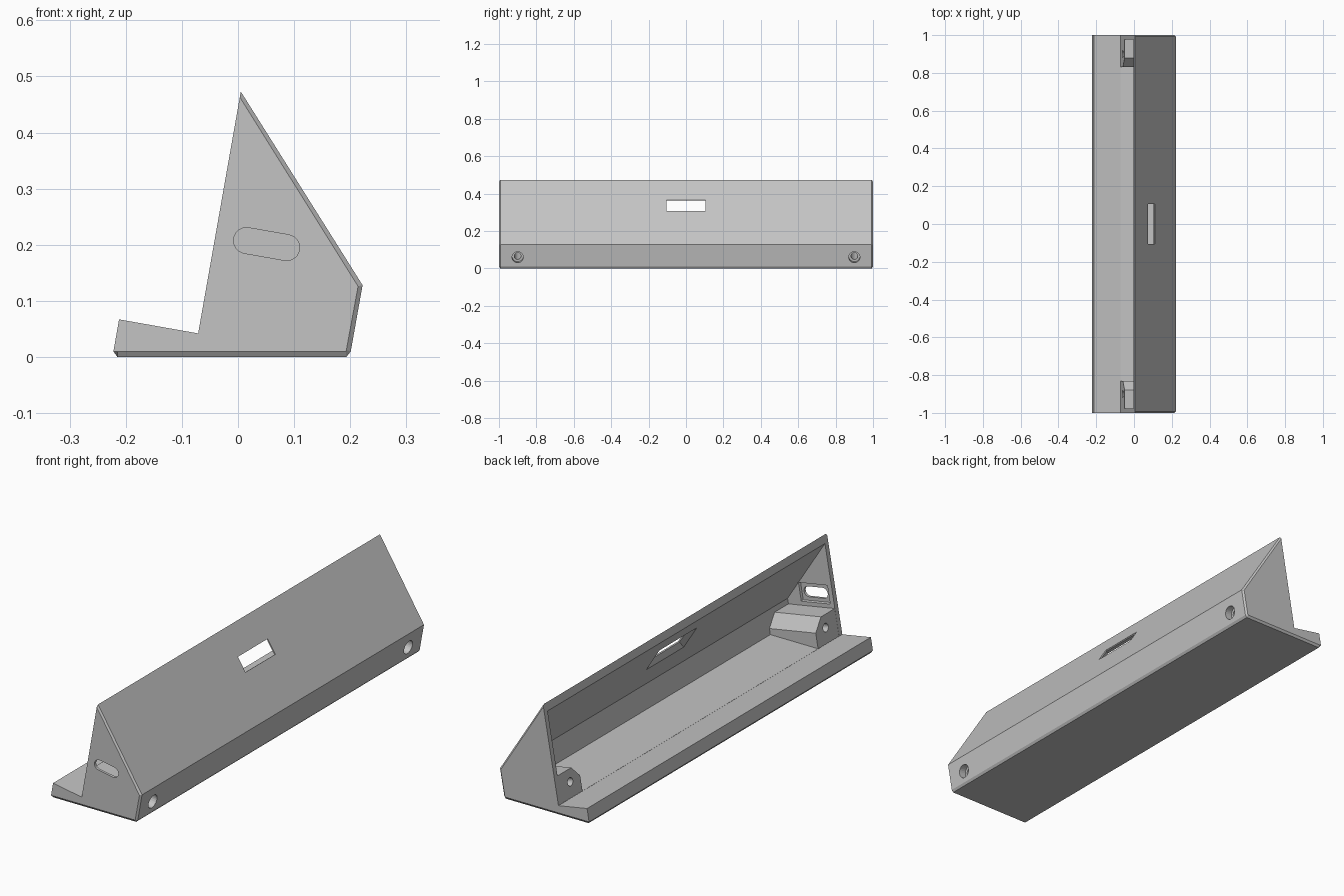
import bpy
import bmesh
from math import cos, sin, pi, radians
from mathutils import Matrix, Vector

cube = bpy.data.objects.get("Cube")
if cube:
    bpy.data.objects.remove(cube, do_unlink=True)

grey = bpy.data.materials.new("plain_grey")
grey.use_nodes = True
grey.diffuse_color = (0.55, 0.55, 0.55, 1)
grey.node_tree.nodes["Principled BSDF"].inputs["Base Color"].default_value = grey.diffuse_color


def loft(name, rings, frame=Matrix()):
    """Closed solid through rings of equal point count."""
    bm = bmesh.new()
    loops = [[bm.verts.new(frame @ Vector(p)) for p in ring] for ring in rings]
    n = len(loops[0])
    for a, b in zip(loops, loops[1:]):
        for i in range(n):
            j = (i + 1) % n
            bm.faces.new((a[i], a[j], b[j], b[i]))
    bm.faces.new(loops[0][::-1])
    bm.faces.new(loops[-1])
    bmesh.ops.recalc_face_normals(bm, faces=bm.faces)
    mesh = bpy.data.meshes.new(name)
    bm.to_mesh(mesh)
    bm.free()
    mesh.materials.append(grey)
    obj = bpy.data.objects.new(name, mesh)
    bpy.context.collection.objects.link(obj)
    return obj


def along_y(profile, y):
    return [(x, y, z) for x, z in profile]


def circle(x, y, z, r, sides=24):
    return [(x, y + r * cos(2 * pi * i / sides), z + r * sin(2 * pi * i / sides))
            for i in range(sides)]


def combine(target, tool, operation):
    mod = target.modifiers.new(tool.name, 'BOOLEAN')
    mod.operation = operation
    mod.solver = 'EXACT'
    mod.object = tool
    bpy.context.view_layer.objects.active = target
    bpy.ops.object.modifier_apply(modifier=mod.name)
    bpy.data.objects.remove(tool, do_unlink=True)


# Wedge body with a front lip; the ends and the underside are chamfered
full = [(-.215, 0), (.193, 0), (.201, .01), (.222, .128),
        (.005, .473), (-.071, .042), (-.212, .067), (-.222, .01)]
end = [(-.215, .01), (.192, .01), (.193, .012), (.214, .126),
       (.0032, .463)] + full[5:]
body = loft("wedge_housing", [along_y(end, -1), along_y(full, -.993),
                              along_y(full, .993), along_y(end, 1)])

# Long cavity open toward the lip
cavity = [(-.072, .0425), (.165, .0425), (.183, .1435),
          (-.0014, .437), (-.1, .455), (-.171, .08)]
combine(body, loft("cavity_cutter", [along_y(cavity, -.977),
                                     along_y(cavity, .977)]), 'DIFFERENCE')

# Frame leaning with the open face, from the crease behind the lip
lean = Matrix.Translation((-.071, 0, .042)) @ Matrix.Rotation(radians(10), 4, 'Y')

# Screw bosses in both corners, with counterbored holes
for side in (-1, 1):
    section = [(.83, 0), (.99, 0), (.99, .12), (.88, .12), (.83, .068)]
    boss = [[(x, side * y, z) for y, z in section] for x in (.0005, .24)]
    combine(body, loft("screw_boss", boss, lean), 'UNION')
for side in (-1, 1):
    steps = [(-.03, .018), (.24, .018), (.2401, .03), (.32, .03)]
    hole = [circle(x, side * .9, .066, r) for x, r in steps]
    combine(body, loft("screw_hole_cutter", hole, lean), 'DIFFERENCE')

# Rounded slot through one end wall, in a shallow recess inside
slot = []
for i in range(26):
    a = -pi / 2 + pi * (i if i < 13 else i - 1) / 12
    shift = .0365 if i < 13 else -.0365
    slot.append((.0925 + shift + .023 * cos(a), .178 + .023 * sin(a)))
combine(body, loft("slot_cutter", [along_y(slot, -1.05),
                                   along_y(slot, -.95)], lean), 'DIFFERENCE')


def rectangle(u, v):
    return [(-u, -v), (u, -v), (u, v), (-u, v)]


recess = [[(.0925 + u, y, .178 + v) for u, v in rectangle(.07 + g, .038 + g)]
          for y, g in ((-.988, 0), (-.97, .004))]
combine(body, loft("recess_cutter", recess, lean), 'DIFFERENCE')

# Window through the sloping wall, flared toward the inside
slope = Vector((-.533, 0, .846))
normal = Vector((.846, 0, .533))
centre = Vector((.092, 0, .335))
window = [[centre + normal * d + slope * v + Vector((0, u, 0))
           for u, v in rectangle(.105 + g, .035 + g)]
          for d, g in ((.03, 0), (-.006, 0), (-.038, .045))]
combine(body, loft("window_cutter", window), 'DIFFERENCE')
